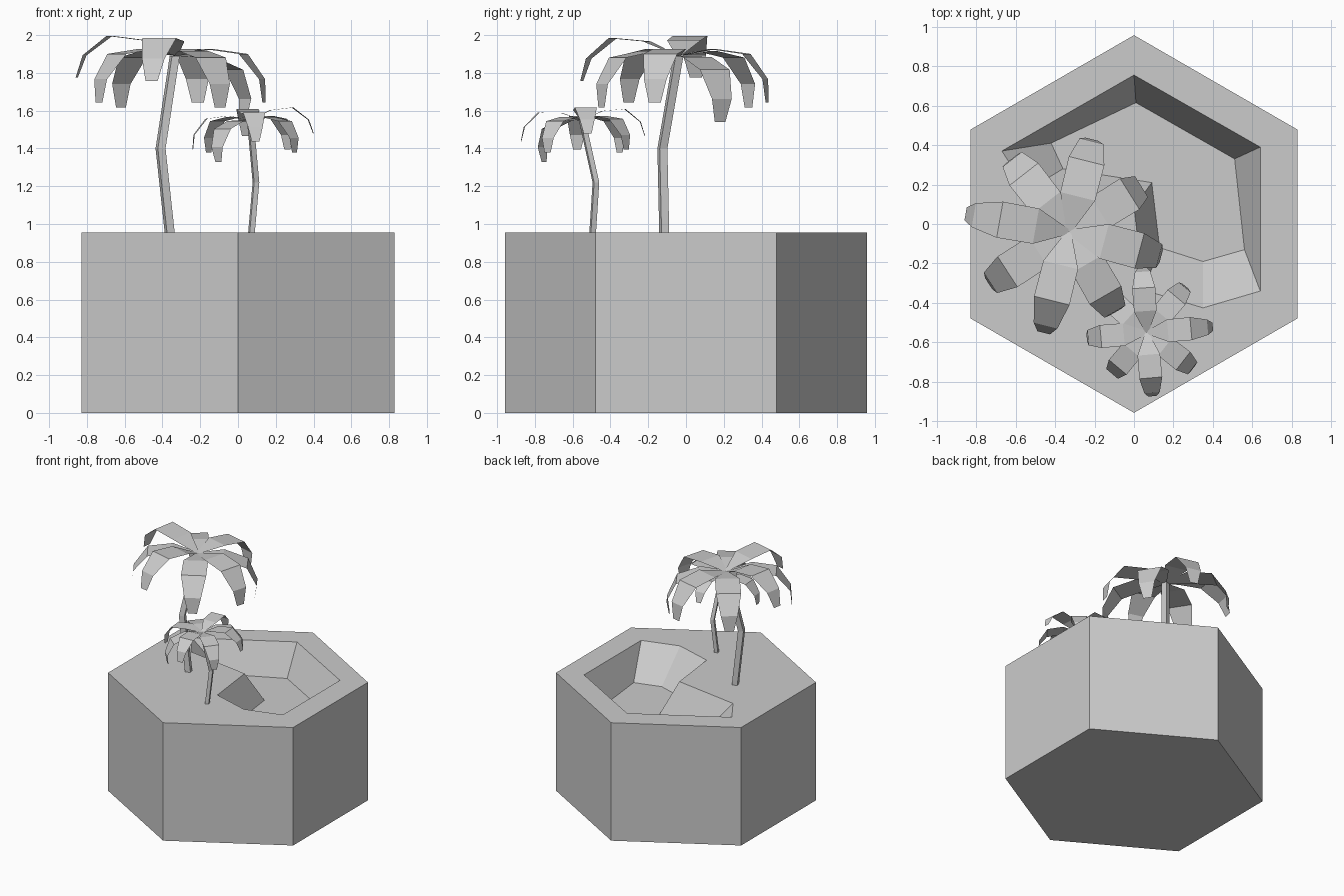
import bpy, bmesh, math
from mathutils import Vector, Matrix

if "Cube" in bpy.data.objects:
    bpy.data.objects.remove(bpy.data.objects["Cube"])

TOP = 0.955
DEPTH = 0.24


def finish(bm, name):
    mesh = bpy.data.meshes.new(name)
    bm.to_mesh(mesh)
    bm.free()
    obj = bpy.data.objects.new(name, mesh)
    bpy.context.collection.objects.link(obj)
    return obj


def ring(bm, pts, z):
    return [bm.verts.new((x, y, z)) for x, y in pts]


def bridge(bm, a, b):
    n = len(a)
    for i in range(n):
        j = (i + 1) % n
        bm.faces.new((a[i], a[j], b[j], b[i]))


# Hexagonal ground block with a sunken crescent pond
def ground_block():
    bm = bmesh.new()
    hexagon = [(0.957 * math.cos(math.radians(30 + 60 * i)),
                0.957 * math.sin(math.radians(30 + 60 * i))) for i in range(6)]
    rim_pts = [(0, .755), (.64, .39), (.64, -.34), (.35, -.425),
               (.05, -.335), (0, .085), (-.54, .17), (-.67, .37)]
    floor_pts = [(.01, .615), (.51, .33), (.56, -.13), (.35, -.19),
                 (.13, -.12), (.09, .21), (-.36, .28), (-.42, .41)]
    base, top = ring(bm, hexagon, 0), ring(bm, hexagon, TOP)
    rim, floor = ring(bm, rim_pts, TOP), ring(bm, floor_pts, TOP - DEPTH)
    bm.faces.new(base)
    bridge(bm, base, top)
    bridge(bm, rim, floor)
    bm.faces.new(floor)
    # Top surface around the pond opening
    edges = [bm.edges.get((r[i], r[i - 1])) for r in (top, rim) for i in range(len(r))]
    bmesh.ops.triangle_fill(bm, edges=edges, use_beauty=True)
    bmesh.ops.recalc_face_normals(bm, faces=bm.faces)
    flat = [e for e in bm.edges if len(e.link_faces) == 2
            and all(abs(f.calc_center_median().z - TOP) < 1e-4 for f in e.link_faces)]
    bmesh.ops.dissolve_limit(bm, angle_limit=0.01, verts=[], edges=flat)
    finish(bm, "ground_block")


# Bent four-sided trunk through a few centre points
def trunk(name, path, radius):
    bm = bmesh.new()
    rings = []
    for x, y, z in path:
        pts = [(x + radius * math.cos(math.radians(62 + 90 * i)),
                y + radius * math.sin(math.radians(62 + 90 * i))) for i in range(4)]
        rings.append(ring(bm, pts, z))
    for a, b in zip(rings, rings[1:]):
        bridge(bm, a, b)
    bm.faces.new(rings[0])
    bm.faces.new(rings[-1])
    bmesh.ops.recalc_face_normals(bm, faces=bm.faces)
    finish(bm, name)


# Crown of drooping leaf strips: (heading, upward tilt) for each leaf
LEAF = [(0, 0, .012), (.18, .035, .088), (.36, .01, .09), (.46, -.12, .06), (.47, -.24, .032)]


def crown(name, centre, size, leaves):
    bm = bmesh.new()
    for heading, tilt in leaves:
        m = (Matrix.Translation(centre)
             @ Matrix.Rotation(math.radians(heading), 4, 'Z')
             @ Matrix.Rotation(math.radians(-tilt), 4, 'Y'))
        rows = [[bm.verts.new(m @ (size * Vector((r, s * w, z)))) for s in (-1, 1)]
                for r, z, w in LEAF]
        for a, b in zip(rows, rows[1:]):
            bm.faces.new((a[0], b[0], b[1], a[1]))
    finish(bm, name)


ground_block()

trunk("tall_palm_trunk", [(-.36, -.115, .94), (-.41, -.125, 1.4), (-.335, -.04, 1.89)], .03)
crown("tall_palm_leaves", (-.33, -.04, 1.89), 1.03,
      [(170, 15), (213, 0), (256, 13), (300, -3), (345, 0), (32, -13), (76, 0), (128, -3)])

trunk("short_palm_trunk", [(.07, -.495, .94), (.095, -.477, 1.22), (.065, -.55, 1.55)], .02)
crown("short_palm_leaves", (.065, -.55, 1.55), .65,
      [(5, 15), (50, 0), (94, 13), (138, -3), (185, 0), (230, -13), (275, 8), (322, -3)])
